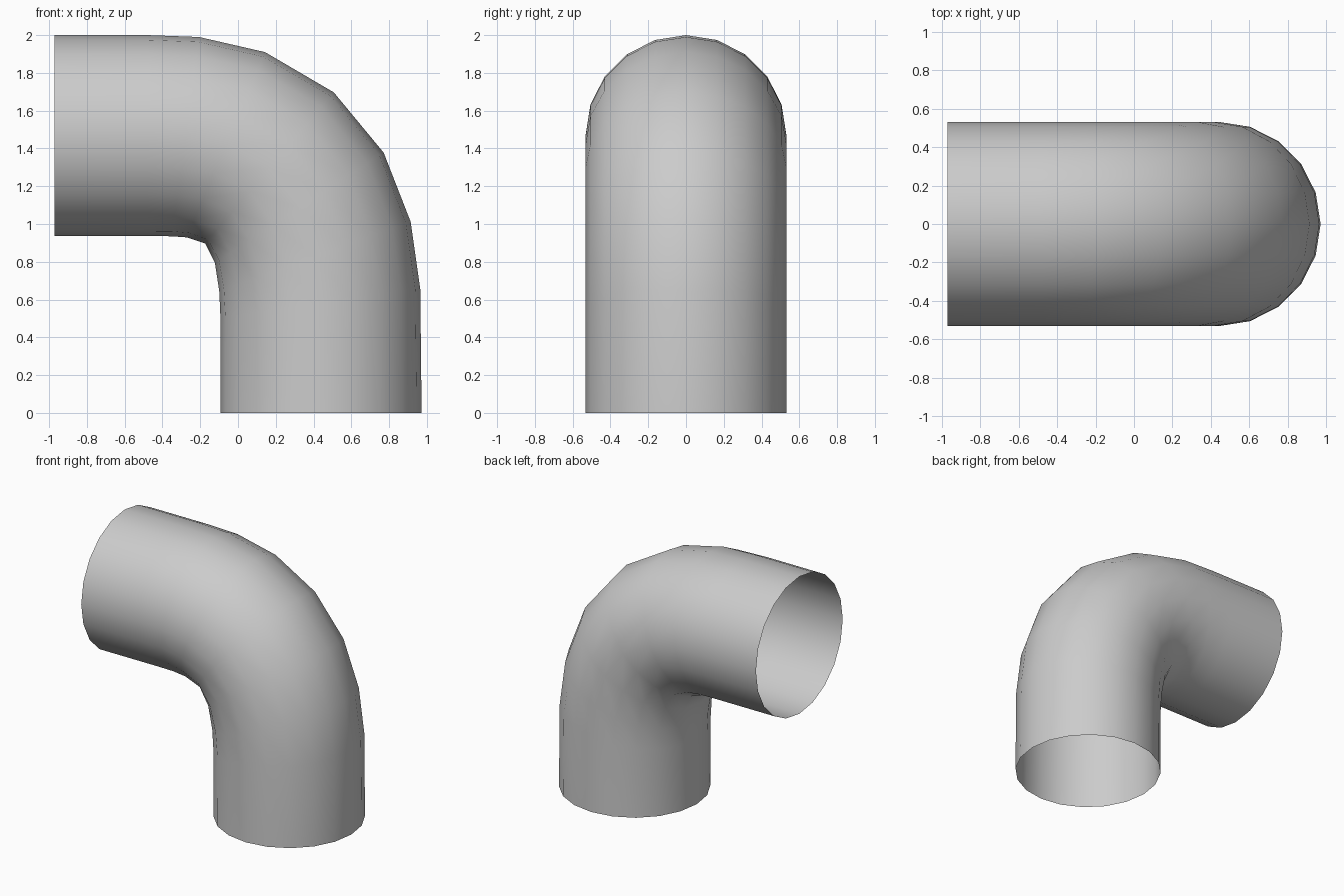
import bpy, bmesh, math
from mathutils import Vector

if "Cube" in bpy.data.objects:
    bpy.data.objects.remove(bpy.data.objects["Cube"])

SIDES, RADIUS = 20, 0.532

# Cross-section rings along the bend: outer (x, z) and inner (x, z) points
rings = [
    ((-0.972, 2.000), (-0.972, 0.936)),
    ((-0.480, 2.000), (-0.480, 0.936)),
    ((-0.206, 1.990), (-0.350, 0.935)),
    ((0.143, 1.910), (-0.270, 0.929)),
    ((0.507, 1.697), (-0.174, 0.897)),
    ((0.771, 1.378), (-0.122, 0.793)),
    ((0.914, 1.012), (-0.099, 0.642)),
    ((0.965, 0.655), (-0.093, 0.505)),
    ((0.972, 0.000), (-0.092, 0.000)),
]

# Open pipe elbow, skinned ring to ring
bm = bmesh.new()
loops = []
for (ox, oz), (ix, iz) in rings:
    outer, inner = Vector((ox, 0, oz)), Vector((ix, 0, iz))
    centre, arm = (outer + inner) / 2, (outer - inner) / 2
    side = Vector((0, RADIUS, 0))
    angles = [2 * math.pi * k / SIDES for k in range(SIDES)]
    loops.append([bm.verts.new(centre + arm * math.cos(a) + side * math.sin(a))
                  for a in angles])
for a, b in zip(loops, loops[1:]):
    for k in range(SIDES):
        n = (k + 1) % SIDES
        # wound so that normals face outward
        bm.faces.new((a[k], b[k], b[n], a[n])).smooth = True

mesh = bpy.data.meshes.new("pipe_elbow")
bm.to_mesh(mesh)
bm.free()
pipe = bpy.data.objects.new("pipe_elbow", mesh)
bpy.context.collection.objects.link(pipe)
